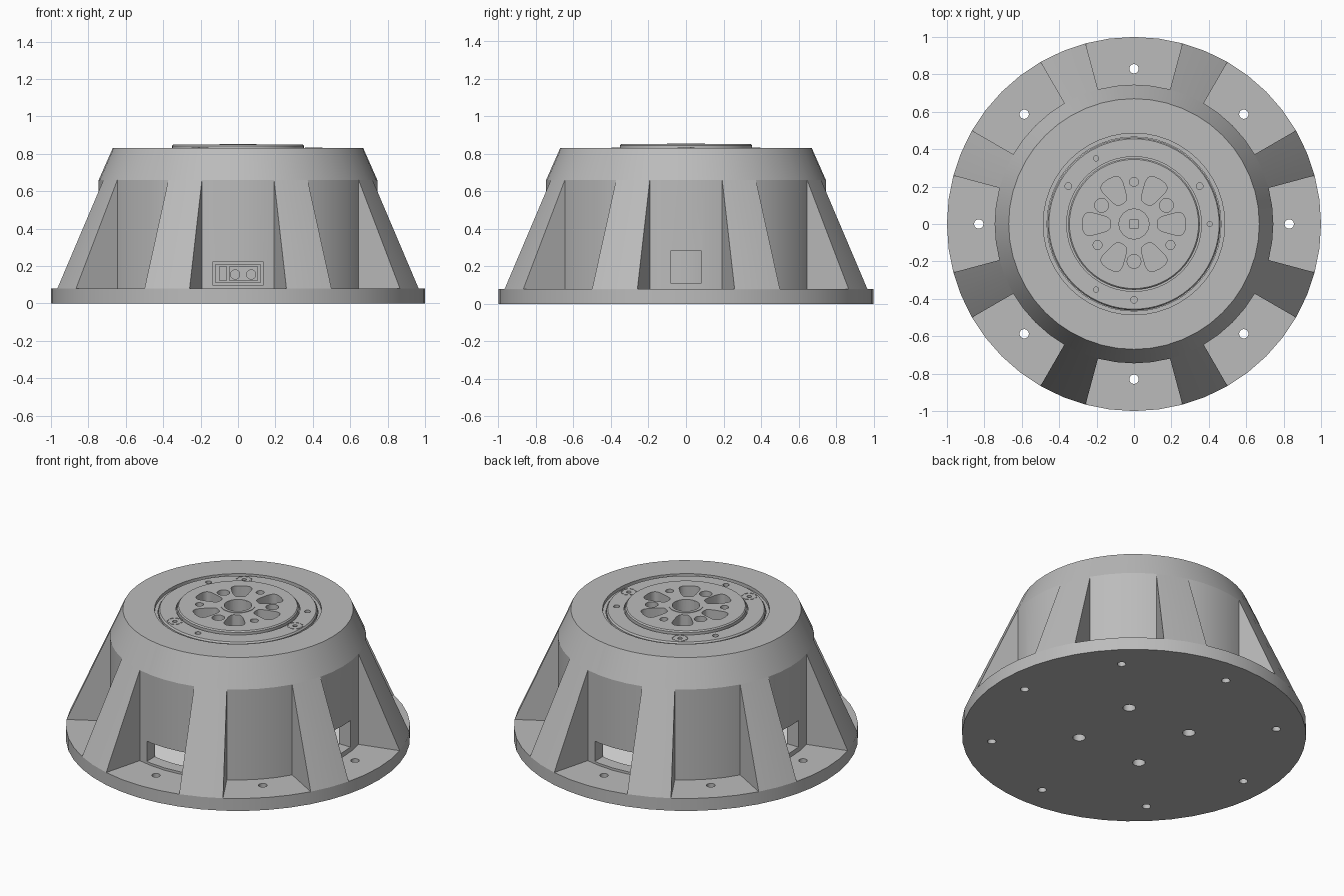
import bpy, bmesh, math
from math import sin, cos, radians, tau, copysign
from mathutils import Matrix

cube = bpy.data.objects.get("Cube")
if cube:
    bpy.data.objects.remove(cube, do_unlink=True)


def material(name, rgb):
    m = bpy.data.materials.new(name)
    m.use_nodes = True
    m.diffuse_color = (*rgb, 1)
    m.node_tree.nodes["Principled BSDF"].inputs["Base Color"].default_value = (*rgb, 1)
    return m


GREY = material("light grey", (0.5, 0.5, 0.5))
WHITE = material("white", (0.95, 0.95, 0.95))
SEG = 48


def finish(bm, name, mat=GREY):
    bmesh.ops.remove_doubles(bm, verts=bm.verts, dist=1e-5)
    bmesh.ops.recalc_face_normals(bm, faces=bm.faces)
    me = bpy.data.meshes.new(name)
    bm.to_mesh(me)
    bm.free()
    me.materials.append(mat)
    ob = bpy.data.objects.new(name, me)
    bpy.context.collection.objects.link(ob)
    return ob


def revolve(bm, profile, steps=SEG, start=0, angle=360):
    """Turn a closed (radius, z) profile about z, capped when partial."""
    a = radians(start)
    vs = [bm.verts.new((r * cos(a), r * sin(a), z)) for r, z in profile]
    es = [bm.edges.new((v, vs[(i + 1) % len(vs)])) for i, v in enumerate(vs)]
    if angle < 360:
        es = list(bm.faces.new(vs).edges)
    out = bmesh.ops.spin(bm, geom=es, cent=(0, 0, 0), axis=(0, 0, 1),
                         angle=radians(angle), steps=steps)
    if angle < 360:
        last = [v for v in out["geom_last"] if isinstance(v, bmesh.types.BMVert)]
        last_edges = [e for e in out["geom_last"] if isinstance(e, bmesh.types.BMEdge)]
        if last and not any(isinstance(f, bmesh.types.BMFace) for f in out["geom_last"]):
            bmesh.ops.contextual_create(bm, geom=last_edges)


def disc(bm, r, z0, z1, dist=0.0, deg=0.0, seg=20):
    a = radians(deg)
    bmesh.ops.create_cone(bm, cap_ends=True, segments=seg, radius1=r, radius2=r, depth=z1 - z0,
                          matrix=Matrix.Translation((dist * cos(a), dist * sin(a), (z0 + z1) / 2)))


def box(bm, size, centre):
    bmesh.ops.create_cube(bm, size=1, matrix=Matrix.Translation(centre) @ Matrix.Diagonal((*size, 1)))


def lobe(bm, deg, z0, z1):
    """Rounded wedge prism used for the hub pockets."""
    ring = []
    for k in range(28):
        t = tau * k / 28
        c, s = (copysign(abs(f(t)) ** 0.55, f(t)) for f in (cos, sin))
        r = 0.2 + 0.075 * c
        a = radians(deg + 15 * s)
        ring.append(bm.verts.new((r * cos(a), r * sin(a), z0)))
    face = bm.faces.new(ring)
    new = bmesh.ops.extrude_face_region(bm, geom=[face])["geom"]
    bmesh.ops.translate(bm, vec=(0, 0, z1 - z0),
                        verts=[v for v in new if isinstance(v, bmesh.types.BMVert)])


def cut(ob, bm):
    """Subtract the cutter mesh and bake the result."""
    cutter = finish(bm, "cutter")
    cutter.hide_render = True
    mod = ob.modifiers.new("cut", "BOOLEAN")
    mod.operation, mod.solver, mod.object = "DIFFERENCE", "EXACT", cutter
    dg = bpy.context.evaluated_depsgraph_get()
    baked = bpy.data.meshes.new_from_object(ob.evaluated_get(dg))
    ob.modifiers.clear()
    ob.data = baked
    bpy.data.objects.remove(cutter, do_unlink=True)


# Base flange with mounting holes
bm = bmesh.new()
revolve(bm, [(0, 0), (1, 0), (1, 0.08), (0, 0.08)])
base_flange = finish(bm, "base_flange")
bm = bmesh.new()
for i in range(8):
    disc(bm, 0.025, -0.1, 0.2, 0.83, 45 * i)
for i in range(4):
    disc(bm, 0.037, -0.1, 0.06, 0.32, 45 + 90 * i)
cut(base_flange, bm)

# Housing shell with four windows
bm = bmesh.new()
revolve(bm, [(0.745, 0.075), (0.745, 0.66), (0.67, 0.83), (0.485, 0.83), (0.485, 0.81),
             (0.465, 0.81), (0.465, 0.75), (0.6, 0.75), (0.665, 0.6), (0.665, 0.075)])
housing = finish(bm, "housing_shell")
bm = bmesh.new()
for side in (-1, 1):
    box(bm, (0.27, 0.3, 0.13), (0, side * 0.72, 0.16))
    box(bm, (0.3, 0.165, 0.17), (side * 0.72, 0, 0.195))
cut(housing, bm)

# Tapered ribs between the mounting bays
bm = bmesh.new()
for i in range(8):
    revolve(bm, [(0.72, 0.075), (1, 0.075), (1, 0.08), (0.745, 0.66), (0.72, 0.66)],
            steps=2, start=15 + 45 * i, angle=15)
ribs = finish(bm, "housing_ribs")

# Pale floor inside the housing
bm = bmesh.new()
revolve(bm, [(0.46, 0.078), (0.7, 0.078), (0.7, 0.086), (0.46, 0.086)])
floor = finish(bm, "inner_floor", WHITE)

# Actuator body with raised output disc
bm = bmesh.new()
revolve(bm, [(0, 0.07), (0.462, 0.07), (0.462, 0.82), (0.455, 0.83), (0.36, 0.83), (0.36, 0.81),
             (0.352, 0.81), (0.352, 0.843), (0.345, 0.85), (0, 0.85)], steps=72)
actuator = finish(bm, "actuator_body")
bm = bmesh.new()
disc(bm, 0.08, 0.7, 1, seg=32)
for i in range(6):
    lobe(bm, 60 * i, 0.74, 1)
    disc(bm, 0.037 if i % 2 == 0 else 0.024, 0.78, 1, 0.2 if i % 2 == 0 else 0.225, 30 + 60 * i)
for i in range(3):
    disc(bm, 0.018, 0.78, 1, 0.405, 30 + 120 * i)
    disc(bm, 0.014, 0.78, 1, 0.405, 120 * i)
cut(actuator, bm)

# Collar round the centre bore and a small key at its bottom
bm = bmesh.new()
revolve(bm, [(0.08, 0.84), (0.1, 0.84), (0.1, 0.853), (0.08, 0.853)])
hub_collar = finish(bm, "hub_collar")
bm = bmesh.new()
box(bm, (0.05, 0.05, 0.02), (0, 0, 0.705))
hub_key = finish(bm, "hub_key")

# Screw seats on the fixed ring, as short arcs
bm = bmesh.new()
for i in range(3):
    before = set(bm.verts)
    for j in range(8):
        revolve(bm, [(0.04, 0.828), (0.046, 0.828), (0.046, 0.833), (0.04, 0.833)],
                steps=2, start=45 * j, angle=28)
    a = radians(120 * i)
    bmesh.ops.translate(bm, vec=(0.405 * cos(a), 0.405 * sin(a), 0),
                        verts=[v for v in bm.verts if v not in before])
screw_seats = finish(bm, "screw_seats")

# Connector panel behind the front window
bm = bmesh.new()
box(bm, (0.28, 0.1, 0.14), (0, -0.43, 0.16))
panel = finish(bm, "connector_panel")
bm = bmesh.new()
box(bm, (0.24, 0.04, 0.095), (0, -0.48, 0.16))
cut(panel, bm)
bm = bmesh.new()
box(bm, (0.045, 0.03, 0.075), (-0.08, -0.465, 0.16))
box(bm, (0.155, 0.02, 0.075), (0.03, -0.465, 0.16))
for x in (-0.015, 0.07):
    for r, d in ((0.027, 0.05), (0.012, 0.06)):
        bmesh.ops.create_cone(bm, cap_ends=True, segments=20, radius1=r, radius2=r, depth=d,
                              matrix=Matrix.Translation((x, -0.465, 0.155)) @ Matrix.Rotation(tau / 4, 4, "X"))
ports = finish(bm, "connector_ports")

# Smooth the round parts, keep edges sharp
bpy.ops.object.select_all(action="DESELECT")
for ob in (base_flange, housing, ribs, floor, actuator, hub_collar, screw_seats, ports):
    ob.select_set(True)
bpy.context.view_layer.objects.active = housing
bpy.ops.object.shade_smooth_by_angle(angle=radians(20))
